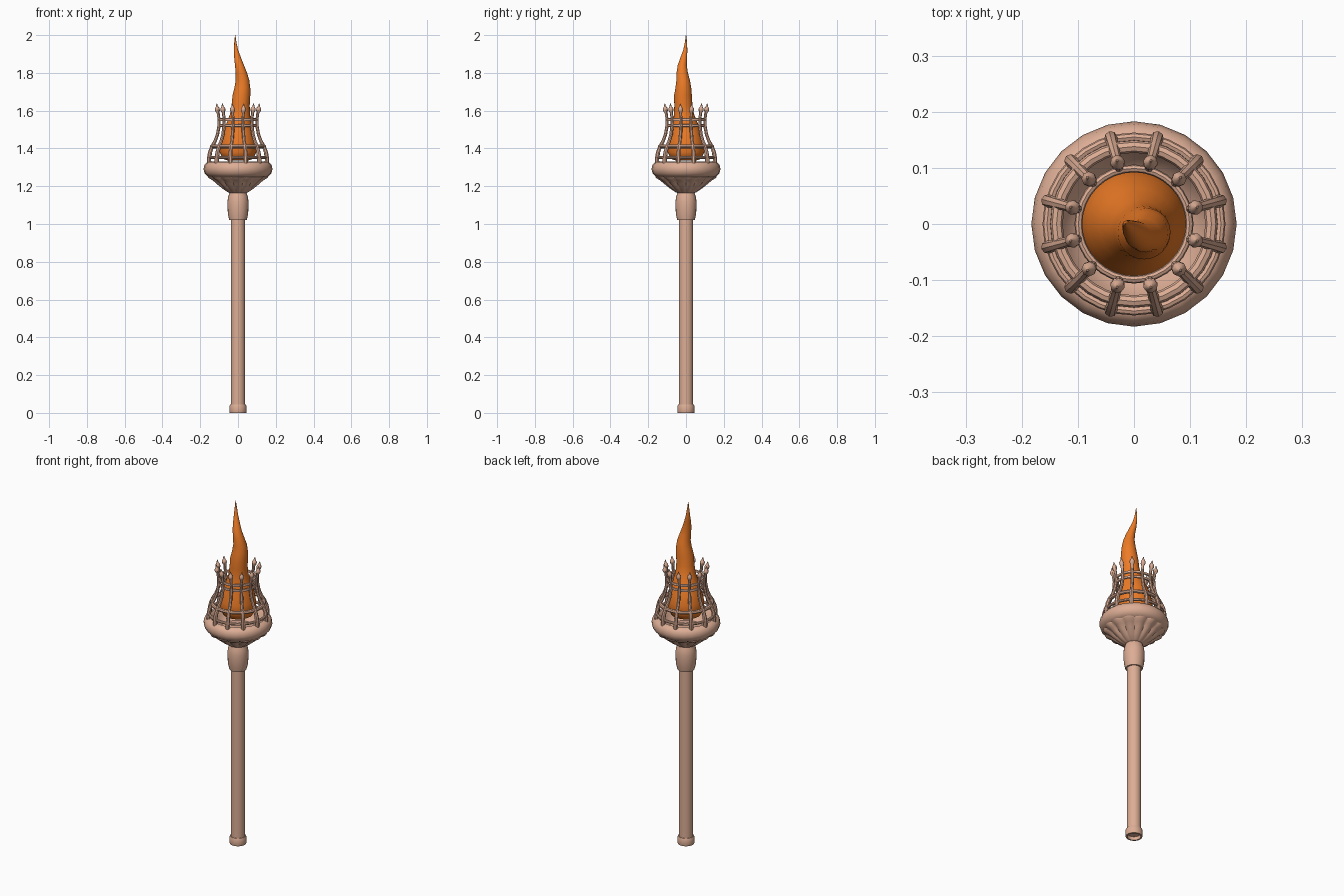
import bpy, bmesh, math
from mathutils import Vector

if "Cube" in bpy.data.objects:
    bpy.data.objects.remove(bpy.data.objects["Cube"])


def material(name, color):
    m = bpy.data.materials.new(name)
    m.diffuse_color = color
    m.use_nodes = True
    m.node_tree.nodes["Principled BSDF"].inputs["Base Color"].default_value = m.diffuse_color
    return m


COPPER = material("copper", (0.72, 0.42, 0.30, 1))
FIRE = material("fire", (0.85, 0.20, 0.02, 1))


def loft(name, rings, mat, closed=False, caps=(False, False), angle=40):
    """Skin a list of equally long point rings."""
    bm = bmesh.new()
    vs = [[bm.verts.new(p) for p in ring] for ring in rings]
    n = len(vs[0])
    pairs = list(zip(vs, vs[1:])) + ([(vs[-1], vs[0])] if closed else [])
    for a, b in pairs:
        for i in range(n):
            j = (i + 1) % n
            bm.faces.new((a[i], a[j], b[j], b[i]))
    if caps[0]:
        bm.faces.new(vs[0][::-1])
    if caps[1]:
        bm.faces.new(vs[-1])
    bmesh.ops.recalc_face_normals(bm, faces=bm.faces)
    me = bpy.data.meshes.new(name)
    bm.to_mesh(me)
    bm.free()
    ob = bpy.data.objects.new(name, me)
    bpy.context.collection.objects.link(ob)
    me.materials.append(mat)
    bpy.ops.object.select_all(action='DESELECT')
    ob.select_set(True)
    bpy.context.view_layer.objects.active = ob
    bpy.ops.object.shade_smooth_by_angle(angle=math.radians(angle))
    return ob


def circle(r, z, n, cx=0, cy=0, flute=0):
    pts = []
    for i in range(n):
        a = 2 * math.pi * i / n
        k = r * (1 - flute + flute * abs(math.sin(7 * a)))
        pts.append((cx + k * math.cos(a), cy + k * math.sin(a), z))
    return pts


def lathe(name, profile, n=20, closed=False, caps=(False, False)):
    return loft(name, [circle(r, z, n) for r, z in profile], COPPER, closed, caps)


def hoop(name, r, z, half_w, half_h):
    prof = [(r + half_w * math.cos(t * math.pi / 4), z + half_h * math.sin(t * math.pi / 4))
            for t in range(8)]
    return lathe(name, prof, 32, closed=True)


# handle: foot cap with recessed underside, shaft, collar
lathe("foot_cap", [(0.036, 0.02), (0.036, 0), (0.044, 0), (0.046, 0.008),
                   (0.046, 0.034), (0.042, 0.044), (0.036, 0.044)], caps=(True, True))
lathe("shaft", [(0.038, 0.03), (0.038, 1.04)], caps=(True, True))
lathe("collar", [(0.036, 1.02), (0.046, 1.02), (0.053, 1.05), (0.056, 1.09), (0.056, 1.12),
                 (0.052, 1.145), (0.045, 1.165), (0.03, 1.17)], caps=(True, True))

# fluted shell under the bowl
shell = [(0.035, 1.16, 0), (0.055, 1.168, 0.04), (0.085, 1.188, 0.08), (0.115, 1.212, 0.1),
         (0.138, 1.232, 0.1), (0.158, 1.243, 0.08), (0.163, 1.25, 0.08), (0.13, 1.258, 0)]
loft("fluted_shell", [circle(r, z, 112, flute=f) for r, z, f in shell], COPPER, caps=(True, True))

# hollow bowl with rounded rim
lathe("bowl_rim", [(0.05, 1.20), (0.13, 1.245), (0.16, 1.252), (0.176, 1.268), (0.183, 1.29),
                   (0.178, 1.312), (0.165, 1.327), (0.148, 1.33), (0.135, 1.318),
                   (0.125, 1.29), (0.10, 1.26), (0.05, 1.235)], 24, caps=(True, True))

# cage hoops
for i, (r, z, w, h) in enumerate([(0.155, 1.352, 0.008, 0.008), (0.138, 1.411, 0.011, 0.010),
                                  (0.099, 1.522, 0.007, 0.008), (0.099, 1.552, 0.007, 0.008)]):
    hoop(f"cage_hoop_{i + 1}", r, z, w, h)

# cage bars: curved rods ending in pointed finials (radius from axis, height, thickness)
bar = [(0.158, 1.315, 0.012), (0.159, 1.345, 0.012), (0.153, 1.38, 0.011), (0.141, 1.412, 0.010),
       (0.125, 1.44, 0.009), (0.112, 1.475, 0.009), (0.104, 1.52, 0.009), (0.104, 1.555, 0.008),
       (0.109, 1.59, 0.008), (0.112, 1.60, 0.013), (0.114, 1.612, 0.013), (0.115, 1.62, 0.007),
       (0.117, 1.638, 0.0015)]
for k in range(12):
    a = math.radians(15 + 30 * k)
    out, side = Vector((math.cos(a), math.sin(a), 0)), Vector((-math.sin(a), math.cos(a), 0))
    rings = []
    for i, (r, z, t) in enumerate(bar):
        p, q = bar[max(i - 1, 0)], bar[min(i + 1, len(bar) - 1)]
        d = Vector((q[0] - p[0], q[1] - p[1])).normalized()
        across = out * d.y - Vector((0, 0, d.x))
        c = out * r + Vector((0, 0, z))
        rings.append([c + (across * math.cos(s * math.pi / 4) + side * math.sin(s * math.pi / 4)) * t
                      for s in range(8)])
    loft(f"cage_bar_{k + 1}", rings, COPPER, caps=(True, True))

# flame: swaying tapered column (x, y, z, radius)
flame = [(0, 0, 1.335, 0.05), (0, 0, 1.345, 0.08), (0, 0, 1.38, 0.098), (0, 0, 1.43, 0.095),
         (0.002, 0, 1.48, 0.084), (0.006, -0.004, 1.53, 0.068), (0.010, -0.010, 1.58, 0.053),
         (0.014, -0.014, 1.63, 0.048), (0.018, -0.016, 1.68, 0.047), (0.023, -0.014, 1.72, 0.042),
         (0.024, -0.015, 1.76, 0.036), (0.018, -0.020, 1.80, 0.030), (0.008, -0.020, 1.84, 0.024),
         (-0.002, -0.012, 1.88, 0.018), (-0.010, -0.004, 1.92, 0.011), (-0.014, 0, 1.96, 0.006),
         (-0.015, 0, 2.0, 0.001)]
loft("flame", [circle(r, z, 24, x, y) for x, y, z, r in flame], FIRE, caps=(True, True), angle=60)
